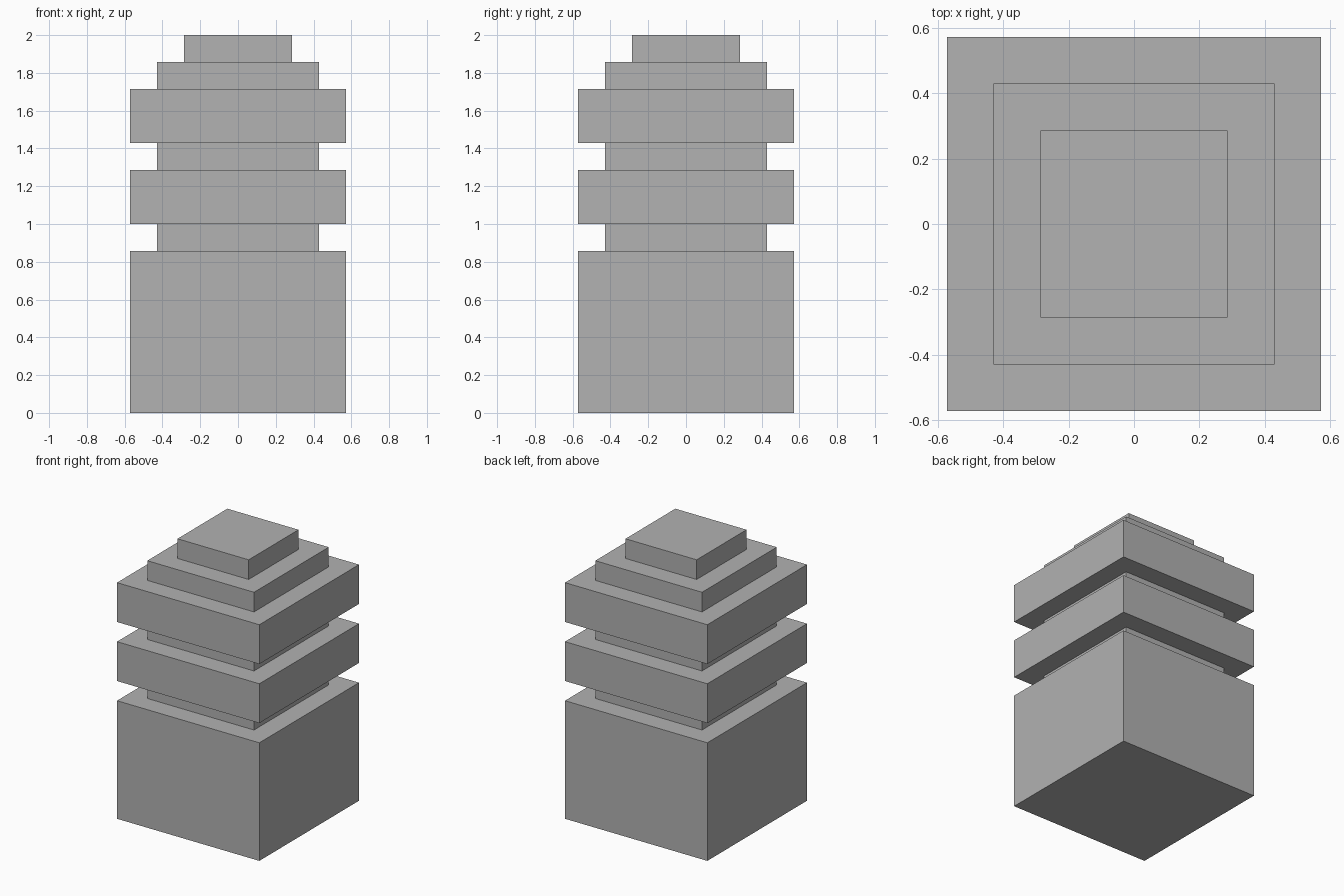
import bpy

cube = bpy.data.objects.get("Cube")
if cube:
    bpy.data.objects.remove(cube, do_unlink=True)

UNIT = 1 / 7  # the whole tower sits on a grid of sevenths

# Single grey material
grey = bpy.data.materials.new("plain grey")
grey.use_nodes = True
colour = (0.445, 0.445, 0.445, 1)
grey.diffuse_color = colour
grey.node_tree.nodes["Principled BSDF"].inputs["Base Color"].default_value = colour


def add_tier(name, bottom, width, height):
    """Square block, sizes in grid units."""
    bpy.ops.mesh.primitive_cube_add(size=1, location=(0, 0, (bottom + height / 2) * UNIT))
    tier = bpy.context.object
    tier.name = name
    tier.scale = (width * UNIT, width * UNIT, height * UNIT)
    bpy.ops.object.transform_apply(location=False, rotation=False, scale=True)
    tier.data.materials.append(grey)


# Tiers from the ground up: name, width, height
tiers = [
    ("base_block", 8, 6),
    ("lower_neck", 6, 1),
    ("lower_slab", 8, 2),
    ("upper_neck", 6, 1),
    ("upper_slab", 8, 2),
    ("cap_step", 6, 1),
    ("top_cap", 4, 1),
]
level = 0
for name, width, height in tiers:
    add_tier(name, level, width, height)
    level += height
